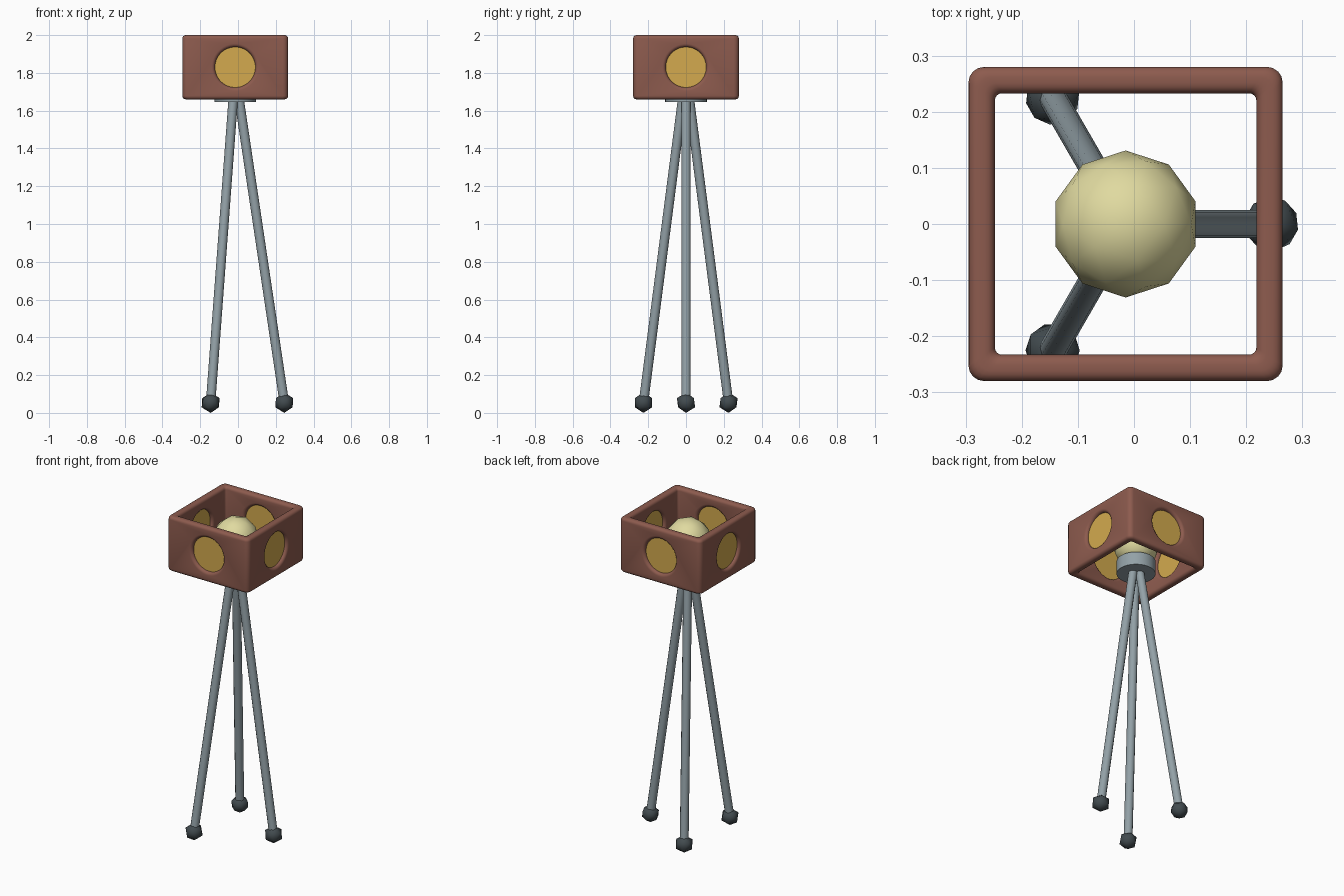
import bpy, bmesh, math
from mathutils import Vector, Matrix

if "Cube" in bpy.data.objects:
    bpy.data.objects.remove(bpy.data.objects["Cube"])

CX = -0.015          # axis of the tripod and frame
HALF, WALL = 0.28, 0.047
Z0, Z1 = 1.66, 2.0
ZC = 1.83
HOLE, FILLET = 0.107, 0.018


def material(name, hexcode):
    def lin(c):
        c /= 255
        return c / 12.92 if c <= 0.04045 else ((c + 0.055) / 1.055) ** 2.4
    m = bpy.data.materials.new(name)
    m.diffuse_color = [lin(int(hexcode[i:i + 2], 16)) for i in (0, 2, 4)] + [1]
    m.use_nodes = True
    m.node_tree.nodes["Principled BSDF"].inputs["Base Color"].default_value = m.diffuse_color
    return m


BROWN = material("reddish brown", "8D5B4E")
AMBER = material("amber", "D3AA4E")
GREY = material("blue grey", "93A1A7")
DARK = material("dark grey", "424B4F")
CREAM = material("cream", "E0DAA0")


def finish(name, bm, mat, angle=40):
    bmesh.ops.recalc_face_normals(bm, faces=bm.faces)
    me = bpy.data.meshes.new(name)
    bm.to_mesh(me)
    bm.free()
    for p in me.polygons:
        p.use_smooth = True
    me.set_sharp_from_angle(angle=math.radians(angle))
    ob = bpy.data.objects.new(name, me)
    bpy.context.collection.objects.link(ob)
    me.materials.append(mat)
    return ob


def rod(name, a, b, r, sides, mat):
    a, b = Vector(a), Vector(b)
    d = b - a
    bm = bmesh.new()
    mtx = Matrix.Translation((a + b) / 2) @ d.to_track_quat('Z', 'Y').to_matrix().to_4x4()
    bmesh.ops.create_cone(bm, cap_ends=True, segments=sides, radius1=r, radius2=r,
                          depth=d.length, matrix=mtx)
    return finish(name, bm, mat)


def ball(name, pos, r, subdiv, turn, mat):
    bm = bmesh.new()
    bmesh.ops.create_icosphere(bm, subdivisions=subdiv, radius=r,
                               matrix=Matrix.Translation(pos) @ Matrix.Rotation(turn, 4, 'Z'))
    return finish(name, bm, mat, 180)


def loft(bm, rings, closed):
    n = len(rings[0])
    for i in range(len(rings) if closed else len(rings) - 1):
        p, q = rings[i], rings[(i + 1) % len(rings)]
        for j in range(n):
            k = (j + 1) % n
            bm.faces.new((p[j], p[k], q[k], q[j]))


# Square frame: rounded wall section swept round four rounded corners
def frame():
    bm = bmesh.new()
    f, steps = FILLET, 4
    section = []
    for q, (t, z) in enumerate(((WALL - f, Z1 - f), (f, Z1 - f), (f, Z0 + f), (WALL - f, Z0 + f))):
        for i in range(steps + 1):
            a = math.radians(90 * q + 90 * i / steps)
            section.append((t + f * math.cos(a), z + f * math.sin(a)))
    rings = []
    for t, z in section:
        h = HALF - t
        r = 0.028 + (0.013 - 0.028) * t / WALL
        ring = []
        for q in range(4):
            mid = math.radians(45 + 90 * q)
            cx = math.copysign(h - r, math.cos(mid))
            cy = math.copysign(h - r, math.sin(mid))
            for i in range(5):
                a = math.radians(90 * q + 22.5 * i)
                ring.append(bm.verts.new((CX + cx + r * math.cos(a), cy + r * math.sin(a), z)))
        rings.append(ring)
    loft(bm, rings, True)
    return finish("square_frame", bm, BROWN)


# Lathed cutter with flared rims, piercing two opposite walls
def cutter(axis_turn):
    prof = []
    for face, sign in ((HALF - WALL, 1), (HALF, -1)):
        arc = []
        for i in range(5):
            a = math.radians(22.5 * i)
            arc.append((face + sign * FILLET * (1 - math.sin(a)),
                        HOLE + FILLET * (1 - math.cos(a))))
        prof += arc[::-1] if sign > 0 else arc
    prof.sort(key=lambda p: p[0])
    prof.append((HALF + 0.03, HOLE + FILLET + 0.002))
    prof = [(-s, r) for s, r in reversed(prof)] + prof
    bm = bmesh.new()
    n = 40
    rings = [[bm.verts.new((s, r * math.cos(2 * math.pi * (j + .5) / n),
                            r * math.sin(2 * math.pi * (j + .5) / n))) for j in range(n)]
             for s, r in prof]
    loft(bm, rings, False)
    bm.faces.new(rings[0])
    bm.faces.new(rings[-1])
    bm.transform(Matrix.Translation((CX, 0, ZC)) @ Matrix.Rotation(axis_turn, 4, 'Z'))
    ob = finish("hole_cutter", bm, BROWN)
    ob.hide_render = True
    return ob


box = frame()
cutters = [cutter(0), cutter(math.pi / 2)]
for c in cutters:
    m = box.modifiers.new("hole", 'BOOLEAN')
    m.operation, m.solver, m.object = 'DIFFERENCE', 'EXACT', c
bpy.context.view_layer.update()
cut = bpy.data.meshes.new_from_object(box.evaluated_get(bpy.context.evaluated_depsgraph_get()))
box.modifiers.clear()
box.data = cut
for p in cut.polygons:
    p.use_smooth = True
cut.set_sharp_from_angle(angle=math.radians(35))
for c in cutters:
    bpy.data.objects.remove(c)

# Round lens in the middle of each wall
for i, side in enumerate(("right", "back", "left", "front")):
    d = Vector((math.cos(i * math.pi / 2), math.sin(i * math.pi / 2), 0))
    mid = Vector((CX, 0, ZC)) + d * (HALF - WALL / 2)
    rod(side + "_lens", mid - d * 0.005, mid + d * 0.005, HOLE + 0.001, 40, AMBER)

# Lamp globe and mounting plate
ball("lamp_globe", (CX, 0, ZC), 0.131, 2, 0, CREAM)
rod("mounting_plate", (CX, 0, 1.645), (CX, 0, 1.725), 0.11, 32, GREY)

# Tripod legs and feet
for i, turn in enumerate((-12, 12, 0)):
    a = i * 2 * math.pi / 3
    c, s = math.cos(a), math.sin(a)
    foot = (CX + 0.26 * c, 0.26 * s, 0.054)
    rod(f"leg_{i + 1}", foot, (CX + 0.021 * c, 0.021 * s, 1.66), 0.025, 12, GREY)
    ball(f"foot_{i + 1}", foot, 0.054, 1, math.radians(turn), DARK)
